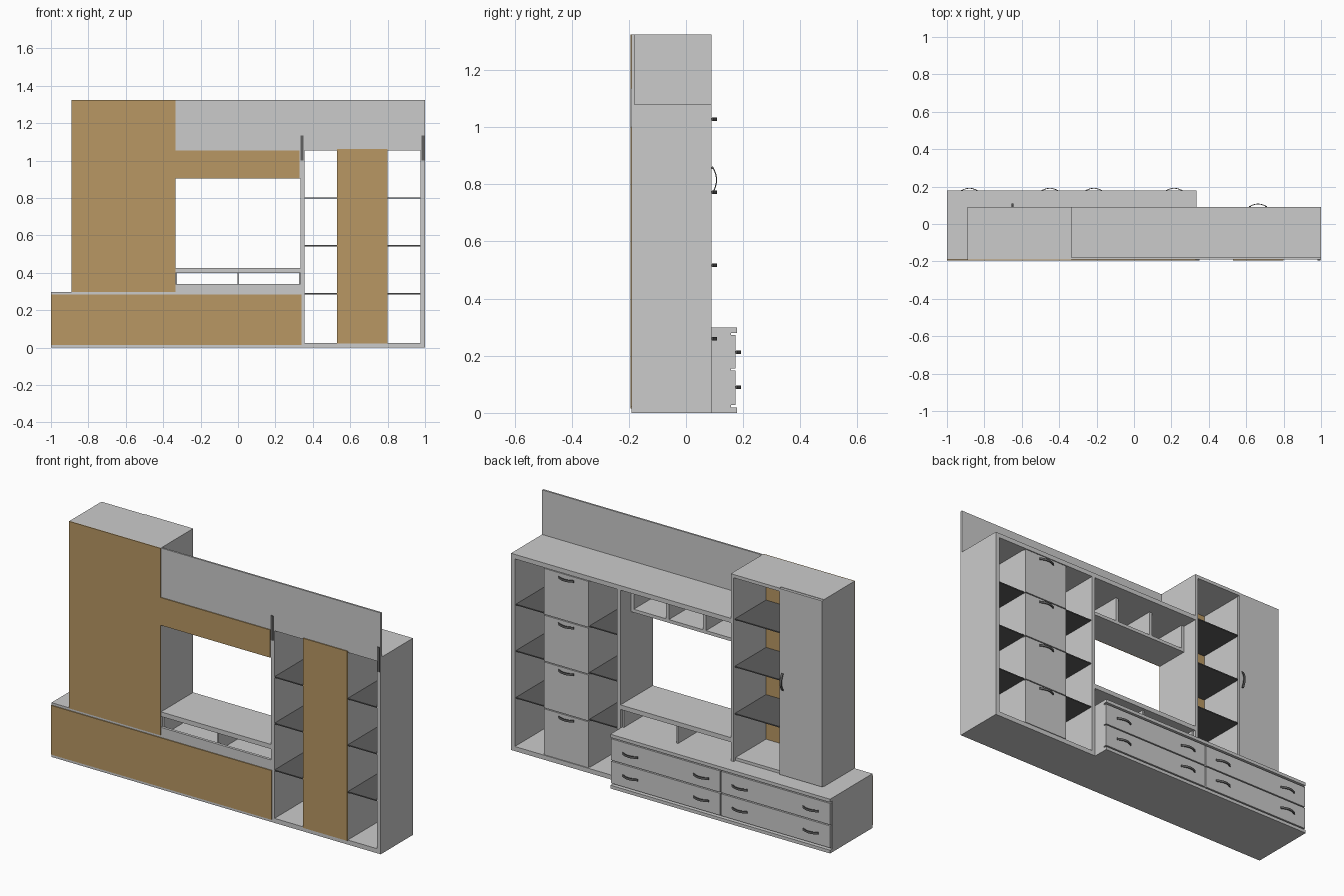
import bpy
import bmesh
import math

cube = bpy.data.objects.get("Cube")
if cube:
    bpy.data.objects.remove(cube, do_unlink=True)


def material(name, colour):
    m = bpy.data.materials.new(name)
    m.use_nodes = True
    m.diffuse_color = (*colour, 1)
    m.node_tree.nodes["Principled BSDF"].inputs["Base Color"].default_value = (*colour, 1)
    return m


GREY = material("grey laminate", (0.6, 0.6, 0.6))
BROWN = material("brown backing", (0.48, 0.31, 0.125))
SMOKED = material("smoked glass", (0.11, 0.11, 0.11))
METAL = material("dark metal", (0.12, 0.12, 0.12))


def finish(name, bm, mat):
    bmesh.ops.recalc_face_normals(bm, faces=bm.faces)
    mesh = bpy.data.meshes.new(name)
    bm.to_mesh(mesh)
    bm.free()
    mesh.materials.append(mat)
    ob = bpy.data.objects.new(name, mesh)
    bpy.context.collection.objects.link(ob)
    return ob


def board(name, x, y, z, mat=GREY):
    """Box between the given (low, high) pairs."""
    bm = bmesh.new()
    bmesh.ops.create_cube(bm, size=1)
    for v in bm.verts:
        v.co = [r[0] if c < 0 else r[1] for c, r in zip(v.co, (x, y, z))]
    return finish(name, bm, mat)


def handle(name, x, y, z, upright=False):
    """Bowed flat bar with two feet, projecting towards +y."""
    bm = bmesh.new()
    half, bow, thick, tall = 0.047, 0.014, 0.004, 0.006
    rings = []
    for i in range(13):
        t = i / 6 - 1
        u, d = half * t, 0.001 + bow * math.cos(t * math.pi / 2)
        ring = []
        for a, b in ((0, -tall), (thick, -tall), (thick, tall), (0, tall)):
            p = (x + b, y + d + a, z + u) if upright else (x + u, y + d + a, z + b)
            ring.append(bm.verts.new(p))
        rings.append(ring)
    for r, s in zip(rings, rings[1:]):
        for k in range(4):
            n = (k + 1) % 4
            bm.faces.new((r[k], r[n], s[n], s[k]))
    bm.faces.new(rings[0])
    bm.faces.new(rings[-1])
    finish(name, bm, METAL)
    for s in (-1, 1):
        u = s * (half - 0.005)
        cx, cz = (x, z + u) if upright else (x + u, z)
        board(name + "_foot", (cx - 0.004, cx + 0.004), (y - 0.002, y + 0.004),
              (cz - 0.004, cz + 0.004), METAL)


BACK, SKIN, FRONT, LOW_FRONT = -0.19, -0.195, 0.09, 0.178
DEPTH = (BACK, FRONT)

# Low drawer chest
LOW = (BACK, LOW_FRONT)
board("chest_base", (-1, 0.335), LOW, (0, 0.018))
board("chest_top", (-1, 0.335), LOW, (0.28, 0.298))
for x in (-1, -0.341, 0.317):
    board("chest_upright", (x, x + 0.018), (BACK, 0.158), (0.018, 0.28))
board("chest_back", (-1, 0.34), (SKIN, BACK), (0.015, 0.285), BROWN)
for x0, x1, pulls in ((-0.998, -0.335, (-0.88, -0.45)), (-0.329, 0.333, (-0.215, 0.215))):
    for z0, z1, zh in ((0.028, 0.149, 0.09), (0.155, 0.272, 0.212)):
        board("chest_drawer_front", (x0, x1), (0.158, 0.174), (z0, z1))
        for x in pulls:
            handle("chest_handle", x, 0.174, zh)

# Tall cabinet with wardrobe door and open shelves
TL, TM, TR = -0.89, -0.63, -0.335
TALL = (0.298, 1.325)
board("tall_back", (TL, TR), (SKIN, BACK), TALL, BROWN)
board("tall_side", (TL, TL + 0.018), (BACK, 0.074), TALL)
board("tall_divider", (TM - 0.018, TM), (BACK, 0.074), TALL)
board("tall_side", (TR - 0.018, TR), DEPTH, TALL)
board("tall_top", (TL, TR), (BACK, 0.074), (1.307, 1.325))
board("tall_top_lip", (TM, TR), (0.074, FRONT), (1.307, 1.325))
board("tall_floor", (TL, TR), (BACK, 0.074), (0.298, 0.314))
board("wardrobe_door", (TL, TM - 0.002), (0.075, FRONT), (0.302, 1.323))
handle("wardrobe_handle", -0.65, FRONT, 0.815, upright=True)
for z in (0.556, 0.815, 1.075):
    board("tall_glass_shelf", (TM, TR - 0.018), (BACK, 0.08), (z - 0.003, z + 0.003), SMOKED)

# Bookcase
board("bookcase_base", (0.335, 1), DEPTH, (0, 0.025))
board("bookcase_side", (0.335, 0.355), DEPTH, (0.025, 1.055))
board("bookcase_side", (0.977, 1), DEPTH, (0.025, 1.055))
for x in (0.53, 0.785):
    board("drawer_column_side", (x, x + 0.015), (BACK, 0.074), (0.025, 1.055))
board("drawer_column_back", (0.53, 0.80), (SKIN, BACK), (0.022, 1.063), BROWN)
for i in range(4):
    z = 0.028 + i * 0.257
    board("column_drawer_front", (0.53, 0.80), (0.074, FRONT), (z, z + 0.252))
    handle("column_handle", 0.663, FRONT, 0.26 + i * 0.256)
for z in (0.288, 0.545, 0.80):
    for x in ((0.355, 0.53), (0.80, 0.977)):
        board("bookcase_glass_shelf", x, (BACK, 0.08), (z - 0.003, z + 0.003), SMOKED)

# Long top board and raised panel with its brackets
board("long_top", (TR, 1), DEPTH, (1.055, 1.08))
board("raised_panel", (TR, 1), (BACK, -0.18), (1.08, 1.325))
for x in (0.342, 0.989):
    board("panel_bracket", (x - 0.007, x + 0.007), (SKIN, BACK), (1.0, 1.135), METAL)

# Hanging niche
NICHE = (BACK, 0.0)
board("niche_back", (TR, 0.33), (SKIN, BACK), (0.903, 1.055), BROWN)
board("niche_floor", (TR, 0.335), NICHE, (0.903, 0.921))
for x in (TR, -0.122, 0.104, 0.317):
    board("niche_upright", (x, x + 0.018), NICHE, (0.921, 1.055))

# Media shelf on uprights with a low rear rail
board("media_shelf", (TR, 0.335), DEPTH, (0.40, 0.425))
board("media_rail", (TR, 0.335), (BACK, -0.175), (0.298, 0.34))
for x in (TR, -0.004, 0.325):
    board("media_upright", (x, x + 0.009), (-0.175, 0.075), (0.298, 0.40))
